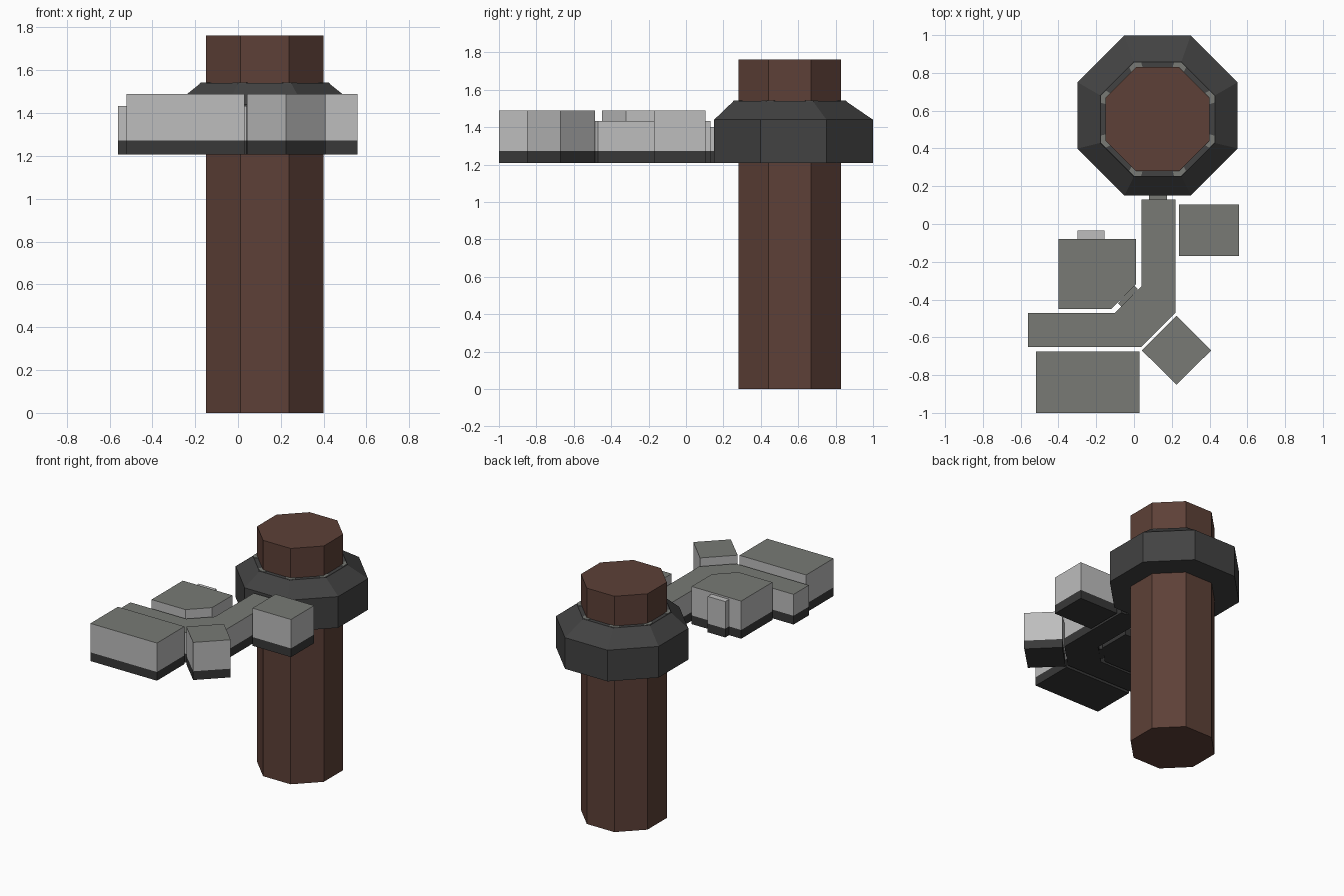
import bpy, bmesh, math
from mathutils import Vector

if "Cube" in bpy.data.objects:
    bpy.data.objects.remove(bpy.data.objects["Cube"])


def material(name, hex_code):
    srgb = [int(hex_code[i:i + 2], 16) / 255 for i in (0, 2, 4)]
    lin = [c / 12.92 if c <= 0.04045 else ((c + 0.055) / 1.055) ** 2.4 for c in srgb]
    m = bpy.data.materials.new(name)
    m.diffuse_color = (*lin, 1)
    m.use_nodes = True
    m.node_tree.nodes["Principled BSDF"].inputs["Base Color"].default_value = m.diffuse_color
    return m


BROWN = material("brown", "5d4037")
BLACK = material("collar black", "424242")
BASE = material("base charcoal", "383838")
WALL = material("light grey wall", "bdbdbd")
ROOF = material("roof grey", "787a75")


def loft(name, rings, mats, pick=None):
    """Skin a stack of equal-length rings and cap both ends."""
    bm = bmesh.new()
    vs = [[bm.verts.new(p) for p in ring] for ring in rings]
    n = len(vs[0])
    bm.faces.new(vs[0][::-1])
    bm.faces.new(vs[-1])
    for a, b in zip(vs, vs[1:]):
        for i in range(n):
            j = (i + 1) % n
            bm.faces.new((a[i], a[j], b[j], b[i]))
    bmesh.ops.recalc_face_normals(bm, faces=bm.faces[:])
    if pick:
        for f in bm.faces:
            f.material_index = pick(f)
    me = bpy.data.meshes.new(name)
    bm.to_mesh(me)
    bm.free()
    for m in mats:
        me.materials.append(m)
    ob = bpy.data.objects.new(name, me)
    bpy.context.collection.objects.link(ob)
    return ob


def octagon(cx, cy, apothem, z):
    r = apothem / math.cos(math.pi / 8)
    return [(cx + r * math.cos(math.pi / 8 + k * math.pi / 4),
             cy + r * math.sin(math.pi / 8 + k * math.pi / 4), z) for k in range(8)]


Z0, ZB, Z_LOW, Z_HIGH = 1.207, 1.272, 1.432, 1.488


def block(name, outline, top, roof=ROOF):
    """Extruded plan: dark base band, light walls, coloured roof."""
    def pick(f):
        if f.normal.z > 0.5:
            return 2
        return 0 if f.calc_center_median().z < ZB else 1
    return loft(name, [[(x, y, z) for x, y in outline] for z in (Z0, ZB, top)],
                [BASE, WALL, roof], pick)


def rect(x0, x1, y0, y1):
    return [(x0, y0), (x1, y0), (x1, y1), (x0, y1)]


# Octagonal column
PX, PY = 0.125, 0.555
loft("column", [octagon(PX, PY, 0.275, z) for z in (0, 1.762)], [BROWN])

# Collar with sloped shoulder
loft("collar", [octagon(PX, 0.575, 0.424, Z0), octagon(PX, 0.575, 0.424, 1.44),
                octagon(PX, PY, 0.305, 1.535), octagon(PX, PY, 0.303, 1.54)], [BLACK])

# Grey corner plates on the collar rim
outer, inner = octagon(PX, PY, 0.300, 0), octagon(PX, PY, 0.276, 0)
for k in range(8):
    o = [Vector(outer[(k + d) % 8]) for d in (-1, 0, 1)]
    i = [Vector(inner[(k + d) % 8]) for d in (-1, 0, 1)]
    plan = [o[1].lerp(o[0], 0.15), o[1], o[1].lerp(o[2], 0.15),
            i[1].lerp(i[2], 0.15), i[1], i[1].lerp(i[0], 0.15)]
    loft("rim_corner_plate", [[(p.x, p.y, z) for p in plan] for z in (1.538, 1.543)], [ROOF])

# Bent corridor and its link to the collar
block("corridor", [(0.04, 0.13), (0.04, -0.33), (-0.10, -0.47), (-0.56, -0.47),
                   (-0.56, -0.65), (0.04, -0.65), (0.22, -0.47), (0.22, 0.13)], Z_LOW)
block("collar_link", rect(0.08, 0.175, 0.12, 0.17), 1.40)

# Rooms around the corridor
block("chamfered_room", [(-0.40, -0.08), (-0.40, -0.45), (-0.12, -0.45),
                         (0.01, -0.32), (0.01, -0.08)], Z_HIGH)
block("chamfered_room_annex", rect(-0.30, -0.155, -0.09, -0.035), 1.475, WALL)
block("chamfered_room_link", [(-0.085, -0.42), (-0.065, -0.44), (0.02, -0.345),
                              (0.0, -0.325)], 1.41)
block("side_room", rect(0.238, 0.557, -0.17, 0.103), Z_HIGH)
block("long_room", rect(-0.52, 0.03, -1.0, -0.675), Z_HIGH)
block("diamond_room", [(0.225, -0.85), (0.408, -0.67), (0.225, -0.487), (0.042, -0.67)], Z_HIGH)
